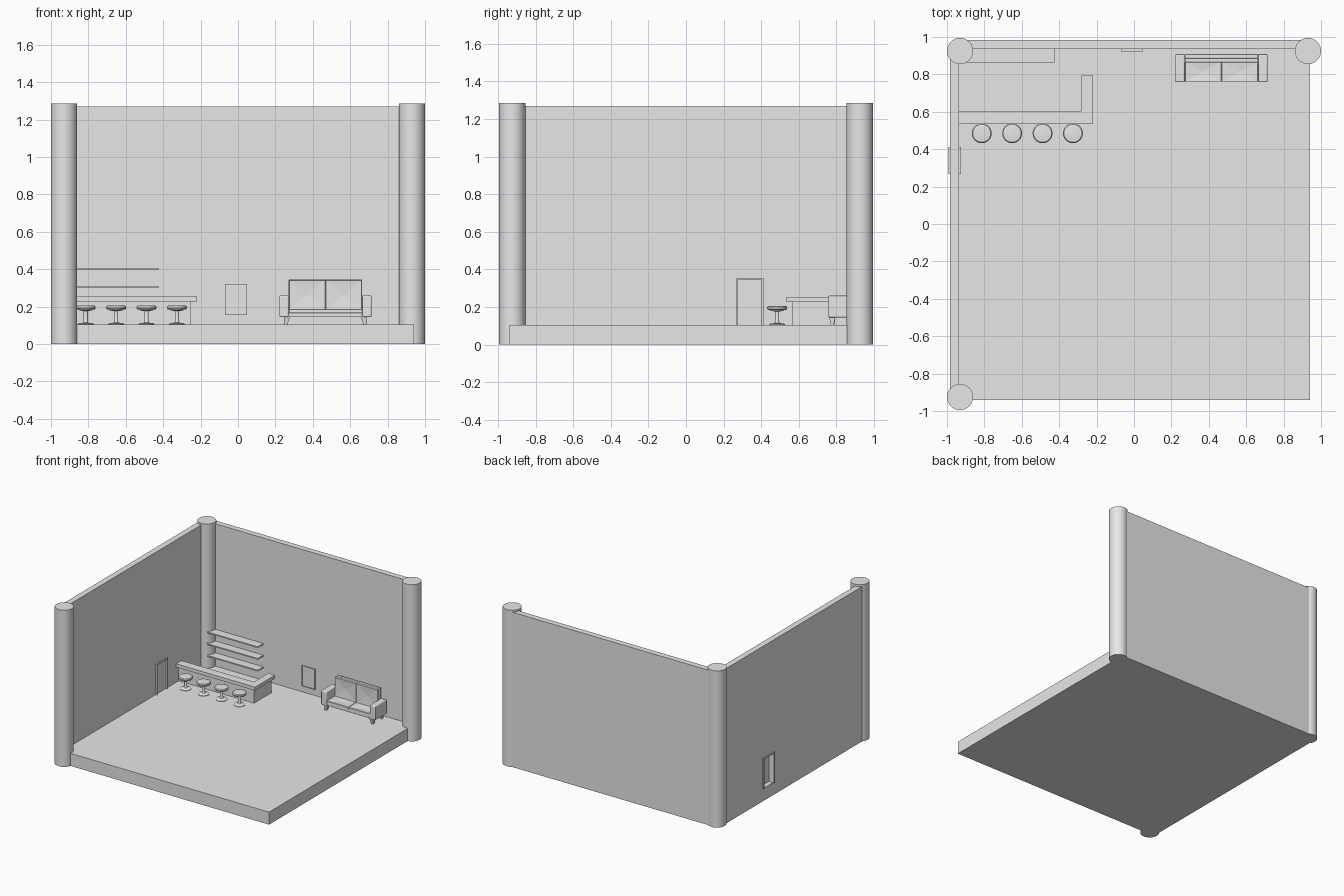
import bpy, bmesh, math
from mathutils import Matrix

if "Cube" in bpy.data.objects:
    bpy.data.objects.remove(bpy.data.objects["Cube"])

grey = bpy.data.materials.new("plain_grey")
grey.diffuse_color = (0.8, 0.8, 0.8, 1)
grey.use_nodes = True
grey.node_tree.nodes["Principled BSDF"].inputs["Base Color"].default_value = grey.diffuse_color
FLOOR = 0.103


def finish(name, bm, smooth=False, bevel=0):
    bmesh.ops.recalc_face_normals(bm, faces=bm.faces[:])
    me = bpy.data.meshes.new(name)
    bm.to_mesh(me)
    bm.free()
    me.materials.append(grey)
    ob = bpy.data.objects.new(name, me)
    bpy.context.collection.objects.link(ob)
    if bevel:
        m = ob.modifiers.new("bevel", 'BEVEL')
        m.width, m.segments = bevel, 3
    if smooth or bevel:
        bpy.ops.object.select_all(action='DESELECT')
        ob.select_set(True)
        bpy.context.view_layer.objects.active = ob
        bpy.ops.object.shade_smooth_by_angle(angle=math.radians(35))
    return ob


def add_box(bm, x0, x1, y0, y1, z0, z1):
    m = (Matrix.Translation(((x0 + x1) / 2, (y0 + y1) / 2, (z0 + z1) / 2))
         @ Matrix.Diagonal((x1 - x0, y1 - y0, z1 - z0, 1)))
    return bmesh.ops.create_cube(bm, size=1, matrix=m)["verts"]


def boxes(name, *dims, bevel=0):
    bm = bmesh.new()
    for d in dims:
        add_box(bm, *d)
    return finish(name, bm, bevel=bevel)


def prism(name, outline, z0, z1):
    bm = bmesh.new()
    face = bm.faces.new([bm.verts.new((x, y, z0)) for x, y in outline])
    ext = bmesh.ops.extrude_face_region(bm, geom=[face])["geom"]
    for v in ext:
        if isinstance(v, bmesh.types.BMVert):
            v.co.z = z1
    return finish(name, bm)


def lathe(name, x, y, profile, n=32):
    bm = bmesh.new()
    rings = [[bm.verts.new((x + r * math.cos(2 * math.pi * i / n),
                            y + r * math.sin(2 * math.pi * i / n), z))
              for i in range(n)] for r, z in profile]
    for a, b in zip(rings, rings[1:]):
        for i in range(n):
            j = (i + 1) % n
            bm.faces.new((a[i], a[j], b[j], b[i]))
    bm.faces.new(rings[0])
    bm.faces.new(rings[-1])
    return finish(name, bm, smooth=True)


def tufted(name, dims, axis, dent):
    # cushion whose visible face dips to a button at its centre
    bm = bmesh.new()
    add_box(bm, *dims)
    bm.normal_update()
    face = max(bm.faces, key=lambda f: f.normal.dot(axis))
    rim = bmesh.ops.inset_region(bm, faces=[face], thickness=0.003, depth=0.003)
    poke = bmesh.ops.poke(bm, faces=[face])
    for v in poke["verts"]:
        for k in range(3):
            v.co[k] -= axis[k] * dent
    return finish(name, bm)


# room shell
boxes("floor", (-0.94, 0.94, -0.94, 0.94, 0, FLOOR))
boxes("back_wall", (-0.93, 0.93, 0.935, 0.983, 0, 1.27))
D0, D1, DT = 0.268, 0.412, 0.355        # doorway sides and top
boxes("left_wall",
      (-0.983, -0.935, -0.925, D0, 0, 1.27),
      (-0.983, -0.935, D1, 0.925, 0, 1.27),
      (-0.983, -0.935, D0, D1, DT, 1.27),
      (-0.983, -0.935, D0, D1, 0, FLOOR))
for i, (x, y) in enumerate([(-0.93, 0.925), (0.93, 0.925), (-0.93, -0.925)]):
    lathe(f"corner_column_{i}", x, y, [(0.07, 0), (0.07, 1.285)], 48)

# doorway
f = 0.009
boxes("door_frame",
      (-0.993, -0.924, D0, D0 + f, FLOOR, DT),
      (-0.993, -0.924, D1 - f, D1, FLOOR, DT),
      (-0.993, -0.924, D0 + f, D1 - f, DT - f, DT))
boxes("door_leaf", (-0.945, -0.935, D0 + f, D1 - f, FLOOR, DT - f))

# bar counter
def corner_outline(front, right, inner_y, inner_x, end):
    return [(-0.935, front), (right, front), (right, end), (inner_x, end),
            (inner_x, inner_y), (-0.935, inner_y)]

prism("counter_base", corner_outline(0.565, -0.25, 0.603, -0.278, 0.793), FLOOR, 0.226)
prism("counter_top", corner_outline(0.535, -0.22, 0.605, -0.28, 0.795), 0.226, 0.254)

# wall shelves
for i, z in enumerate((0.208, 0.304, 0.4)):
    boxes(f"shelf_{i}", (-0.935, -0.425, 0.863, 0.936, z - 0.005, z + 0.005))

# bar stools
for i in range(4):
    x = -0.814 + 0.1625 * i
    lathe(f"stool_{i}", x, 0.485,
          [(0.043, FLOOR), (0.043, 0.107), (0.036, 0.111), (0.014, 0.114),
           (0.011, 0.12), (0.011, 0.176), (0.034, 0.179), (0.036, 0.184),
           (0.049, 0.185), (0.053, 0.190), (0.053, 0.199), (0.048, 0.205),
           (0.043, 0.206)])

# wall picture
boxes("picture_frame",
      (-0.069, -0.064, 0.923, 0.936, 0.155, 0.322),
      (0.043, 0.048, 0.923, 0.936, 0.155, 0.322),
      (-0.064, 0.043, 0.923, 0.936, 0.155, 0.160),
      (-0.064, 0.043, 0.923, 0.936, 0.317, 0.322))
boxes("picture_panel", (-0.064, 0.043, 0.927, 0.936, 0.160, 0.317))

# sofa
X0, X1, XM = 0.221, 0.714, 0.4675
boxes("sofa_base", (X0 + 0.045, X1 - 0.045, 0.764, 0.905, 0.146, 0.168), bevel=0.003)
for s, a in (("left", X0), ("right", X1 - 0.05)):
    boxes(f"sofa_arm_{s}", (a, a + 0.05, 0.758, 0.908, 0.144, 0.26), bevel=0.007)
boxes("sofa_back", (X0 + 0.05, X1 - 0.05, 0.885, 0.908, 0.15, 0.345), bevel=0.005)
for s, a in (("left", X0 + 0.05), ("right", XM)):
    b = a + XM - X0 - 0.05
    tufted(f"seat_cushion_{s}", (a + 0.001, b - 0.001, 0.761, 0.87, 0.168, 0.184),
           (0, 0, 1), 0.006)
    tufted(f"back_cushion_{s}", (a + 0.001, b - 0.001, 0.867, 0.887, 0.184, 0.342),
           (0, -1, 0), 0.006)

# tapered sofa legs
bm = bmesh.new()
for sx in (-1, 1):
    for y in (0.778, 0.89):
        x = XM + sx * 0.206
        for v in add_box(bm, x - 0.017, x + 0.017, y - 0.016, y + 0.016, FLOOR, 0.146):
            if v.co.z < 0.12:
                v.co.x = x + (v.co.x - x) * 0.5 + sx * 0.006
                v.co.y = y + (v.co.y - y) * 0.5
finish("sofa_legs", bm)
